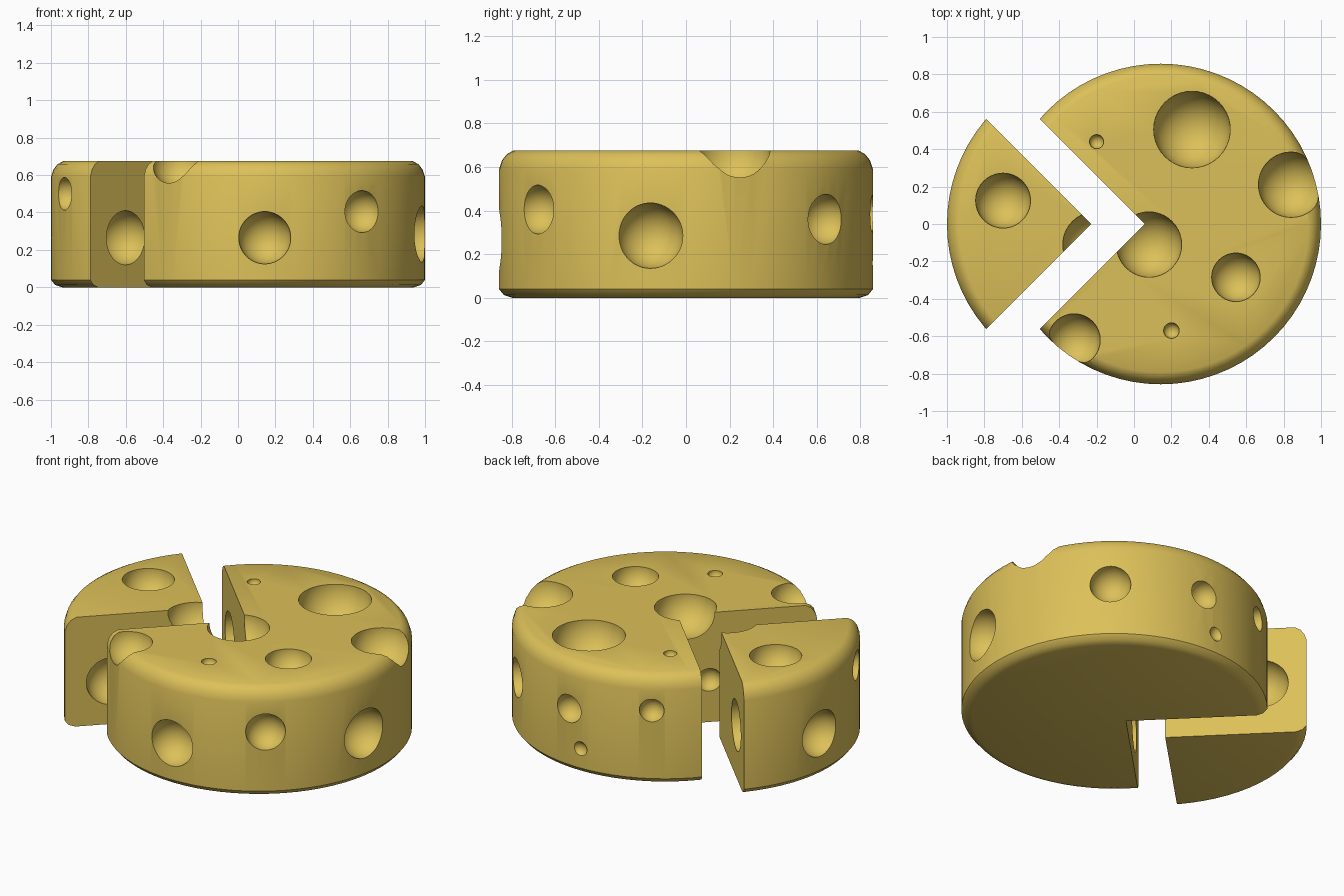
import bpy, bmesh, math

if "Cube" in bpy.data.objects:
    bpy.data.objects.remove(bpy.data.objects["Cube"])

CX, R, H, SHIFT, APEX = 0.143, 0.857, 0.675, 0.286, 0.058

mat = bpy.data.materials.new("cheese_yellow")
mat.diffuse_color = (0.72, 0.53, 0.10, 1)
mat.use_nodes = True
mat.node_tree.nodes["Principled BSDF"].inputs["Base Color"].default_value = mat.diffuse_color


def make_object(name, bm):
    bmesh.ops.recalc_face_normals(bm, faces=bm.faces[:])
    mesh = bpy.data.meshes.new(name)
    bm.to_mesh(mesh)
    bm.free()
    mesh.materials.append(mat)
    ob = bpy.data.objects.new(name, mesh)
    bpy.context.collection.objects.link(ob)
    return ob


def wheel(name):
    # Solid of revolution with softened rims
    prof = [(R - 0.06, 0), (R - 0.022, 0.013), (R, 0.04), (R, H - 0.085),
            (R - 0.013, H - 0.045), (R - 0.035, H - 0.017), (R - 0.065, H)]
    n = 72
    bm = bmesh.new()
    rings = [[bm.verts.new((CX + r * math.cos(2 * math.pi * i / n),
                            r * math.sin(2 * math.pi * i / n), z))
              for i in range(n)] for r, z in prof]
    for a, b in zip(rings, rings[1:]):
        for i in range(n):
            j = (i + 1) % n
            bm.faces.new((a[i], a[j], b[j], b[i]))
    bm.faces.new(rings[0][::-1])
    bm.faces.new(rings[-1])
    return make_object(name, bm)


def slice_cutter():
    # Triangular prism that separates the wedge from the wheel
    bm = bmesh.new()
    lo = [bm.verts.new((APEX + x, y, -1)) for x, y in ((0, 0), (-2, 2), (-2, -2))]
    hi = [bm.verts.new((v.co.x, v.co.y, 2)) for v in lo]
    bm.faces.new(lo[::-1])
    bm.faces.new(hi)
    for i in range(3):
        j = (i + 1) % 3
        bm.faces.new((lo[i], lo[j], hi[j], hi[i]))
    return make_object("slice_cutter", bm)


def bubble(x, y, z, r):
    bm = bmesh.new()
    bmesh.ops.create_icosphere(bm, subdivisions=4, radius=r)
    bmesh.ops.translate(bm, verts=bm.verts, vec=(x, y, z))
    return make_object("bubble_cutter", bm)


def rim(az, z, r):
    a = math.radians(az)
    return (CX + R * math.cos(a), R * math.sin(a), z, r)


# Holes in the top: x, y, radius
top = [(0.31, 0.505, 0.205), (0.84, 0.21, 0.175), (0.545, -0.285, 0.13),
       (0.08, -0.11, 0.175), (-0.32, -0.62, 0.14), (-0.20, 0.44, 0.038),
       (0.20, -0.57, 0.042), (-0.414, 0.125, 0.147)]
holes = [(x, y, H - 0.005, r) for x, y, r in top]
# Holes around the rim: angle, height, radius
holes += [rim(*h) for h in [(-90, 0.265, 0.14), (-52.5, 0.405, 0.112),
                            (-11, 0.285, 0.15), (48.5, 0.36, 0.115),
                            (86, 0.385, 0.085), (120, 0.46, 0.07),
                            (173, 0.265, 0.14), (203.5, 0.5, 0.088)]]
holes.append((0.12, R + 0.025, 0.16, 0.05))
# Holes exposed by the two cuts
holes += [(-0.315, -0.373, 0.265, 0.145), (-0.325, 0.383, 0.32, 0.15),
          (-0.07, -0.128, 0.26, 0.07)]

cutter = slice_cutter()
bubbles = [bubble(*h) for h in holes]


def carve(ob, operation):
    for tool, op in [(cutter, operation)] + [(b, 'DIFFERENCE') for b in bubbles]:
        m = ob.modifiers.new("cut", 'BOOLEAN')
        m.object, m.operation, m.solver = tool, op, 'EXACT'
    dg = bpy.context.evaluated_depsgraph_get()
    mesh = bpy.data.meshes.new_from_object(ob.evaluated_get(dg))
    ob.modifiers.clear()
    ob.data = mesh


main = wheel("cheese_wheel")
wedge = wheel("cheese_wedge")
carve(main, 'DIFFERENCE')
carve(wedge, 'INTERSECT')
wedge.location.x = -SHIFT

for c in bubbles + [cutter]:
    bpy.data.objects.remove(c, do_unlink=True)

for ob in (main, wedge):
    bpy.ops.object.select_all(action='DESELECT')
    ob.select_set(True)
    bpy.context.view_layer.objects.active = ob
    bpy.ops.object.shade_smooth_by_angle(angle=math.radians(32))
